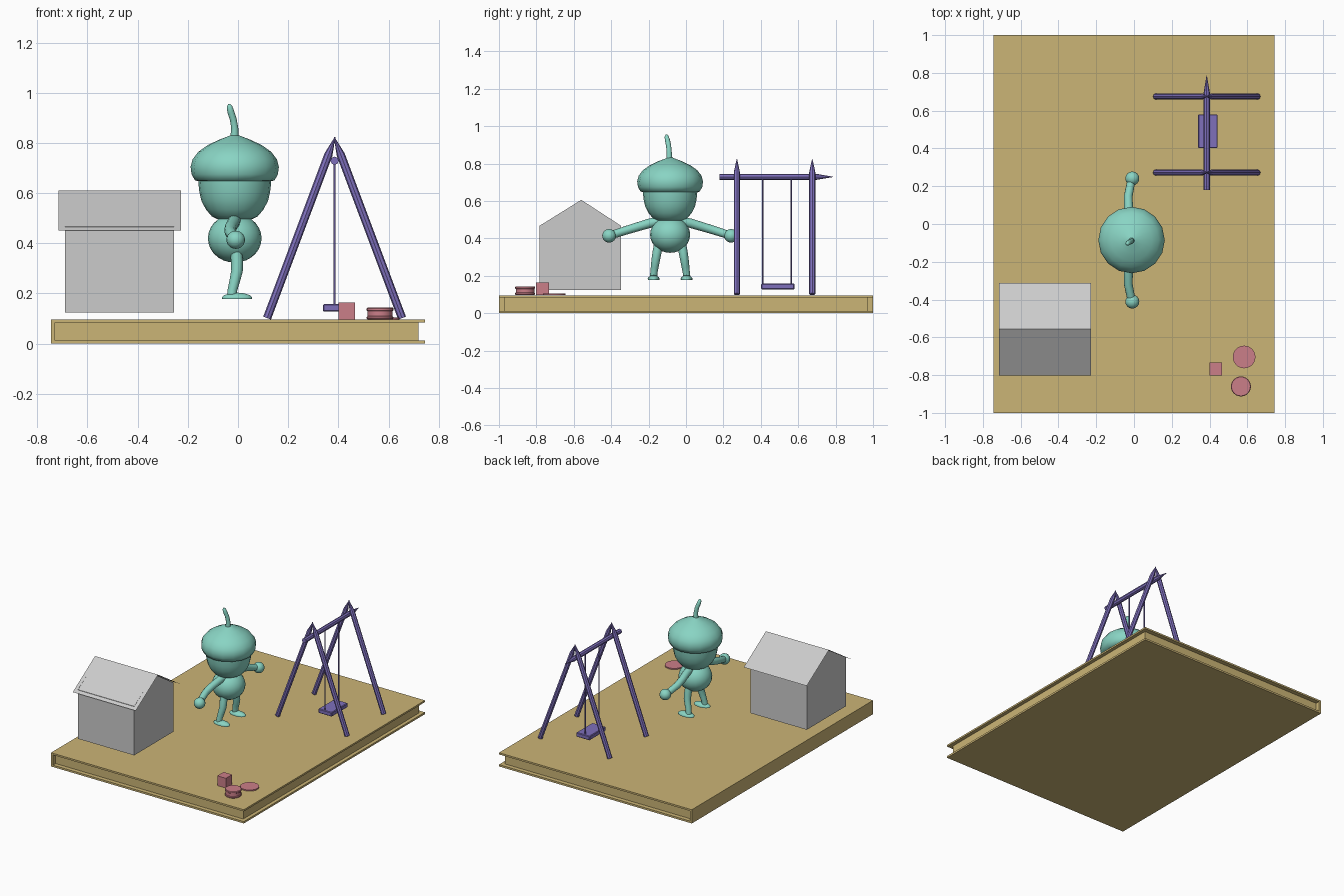
import bpy, bmesh, math
from mathutils import Vector

if "Cube" in bpy.data.objects:
    bpy.data.objects.remove(bpy.data.objects["Cube"])


def material(name, rgb):
    m = bpy.data.materials.new(name)
    m.diffuse_color = (*rgb, 1)
    m.use_nodes = True
    m.node_tree.nodes["Principled BSDF"].inputs["Base Color"].default_value = m.diffuse_color
    return m


TAN = material("tan", (0.60, 0.46, 0.18))
TEAL = material("teal", (0.25, 0.66, 0.55))
PURPLE = material("purple", (0.21, 0.16, 0.50))
PINK = material("pink", (0.60, 0.21, 0.25))


def finish(obj, mat=None, smooth=None):
    if mat:
        obj.data.materials.append(mat)
    if smooth:
        bpy.ops.object.select_all(action='DESELECT')
        obj.select_set(True)
        bpy.context.view_layer.objects.active = obj
        bpy.ops.object.shade_smooth_by_angle(angle=math.radians(smooth))
    return obj


def mesh(name, verts, faces, mat=None, smooth=None, fix=True):
    me = bpy.data.meshes.new(name)
    me.from_pydata(verts, [], faces)
    if fix:
        bm = bmesh.new()
        bm.from_mesh(me)
        bmesh.ops.remove_doubles(bm, verts=bm.verts, dist=1e-5)
        bmesh.ops.recalc_face_normals(bm, faces=bm.faces)
        bm.to_mesh(me)
        bm.free()
    obj = bpy.data.objects.new(name, me)
    bpy.context.collection.objects.link(obj)
    return finish(obj, mat, smooth)


def box(name, lo, hi, mat=None):
    v = [(x, y, z) for x in (lo[0], hi[0]) for y in (lo[1], hi[1]) for z in (lo[2], hi[2])]
    f = [(0, 1, 3, 2), (4, 6, 7, 5), (0, 4, 5, 1), (2, 3, 7, 6), (0, 2, 6, 4), (1, 5, 7, 3)]
    return mesh(name, v, f, mat)


def sweep(name, rings, sides, mat, smooth=40):
    """Skin circles given as (centre, radius, axis)."""
    verts, faces = [], []
    for c, r, axis in rings:
        q = Vector(axis).normalized()
        side = q.cross(Vector((0, 1, 0)) if abs(q.y) < 0.7 else Vector((1, 0, 0))).normalized()
        up = q.cross(side)
        for i in range(sides):
            a = 2 * math.pi * i / sides
            verts.append(Vector(c) + r * (math.cos(a) * side + math.sin(a) * up))
    for k in range(len(rings) - 1):
        for i in range(sides):
            j = (i + 1) % sides
            faces.append((k * sides + i, k * sides + j, (k + 1) * sides + j, (k + 1) * sides + i))
    faces.append(tuple(range(sides)))
    faces.append(tuple(range((len(rings) - 1) * sides, len(rings) * sides)))
    return mesh(name, verts, faces, mat, smooth)


def lathe(name, x, y, profile, sides, mat, smooth=40):
    return sweep(name, [((x, y, z), r, (0, 0, 1)) for r, z in profile], sides, mat, smooth)


def tube(name, pts, radii, mat, sides=12):
    pts = [Vector(p) for p in pts]
    rings = [(p, radii[i], pts[min(i + 1, len(pts) - 1)] - pts[max(i - 1, 0)])
             for i, p in enumerate(pts)]
    return sweep(name, rings, sides, mat, 60)


def ball(name, loc, scale, mat, seg=16, rings=12):
    bpy.ops.mesh.primitive_uv_sphere_add(segments=seg, ring_count=rings, radius=1, location=loc)
    o = bpy.context.object
    o.name = name
    o.scale = scale
    return finish(o, mat, 60)


def pencil(name, a, b, r, tip):
    a, b = Vector(a), Vector(b)
    d = (b - a).normalized()
    return sweep(name, [(a, r, d), (b - d * tip, r, d), (b, r * 0.08, d)], 8, PURPLE, 20)


# Platform: two sheets around a recessed core, closed on the left side
box("platform_top", (-0.745, -1, 0.084), (0.745, 1, 0.096), TAN)
box("platform_bottom", (-0.745, -1, 0), (0.745, 1, 0.013), TAN)
box("platform_core", (-0.73, -0.97, 0.013), (0.72, 0.97, 0.084), TAN)
box("platform_side", (-0.745, -1, 0.013), (-0.73, 1, 0.084), TAN)

# House body with gable ends
x0, x1, ya, yb, ym = -0.69, -0.255, -0.782, -0.348, -0.56
outline = [(ya, 0.125), (yb, 0.125), (yb, 0.468), (ym, 0.606), (ya, 0.468)]
verts = [(x, y, z) for x in (x0, x1) for y, z in outline]
mesh("house_body", verts, [(0, 1, 2, 3, 4), (9, 8, 7, 6, 5), (0, 5, 6, 1),
                           (1, 6, 7, 2), (4, 9, 5, 0)], fix=False)
# Thin sheet roof
verts = [(x, y, z) for x in (-0.715, -0.228)
         for y, z in ((-0.803, 0.452), (-0.557, 0.61), (-0.312, 0.452))]
mesh("house_roof", verts, [(0, 3, 4, 1), (1, 4, 5, 2)], fix=False)

# Acorn figure: cap, head, body, stem
cx, cy = -0.013, -0.085
lathe("acorn_cap", cx, cy, [(0.135, 0.647), (0.158, 0.65), (0.172, 0.675), (0.176, 0.705),
                            (0.168, 0.735), (0.145, 0.765), (0.11, 0.79), (0.065, 0.812),
                            (0.028, 0.826), (0.004, 0.836)], 16, TEAL, 60)
lathe("acorn_head", cx, cy, [(0.02, 0.494), (0.07, 0.497), (0.092, 0.508), (0.115, 0.535),
                             (0.133, 0.57), (0.141, 0.605), (0.145, 0.64), (0.146, 0.665)],
      20, TEAL, 60)
ball("body", (cx, cy, 0.42), (0.107, 0.107, 0.097), TEAL, 20, 14)
tube("stem", [(cx - 0.001, cy - 0.004, 0.82), (cx, cy - 0.005, 0.86), (cx - 0.006, cy - 0.008, 0.895),
              (cx - 0.016, cy - 0.014, 0.925), (cx - 0.021, cy - 0.019, 0.946),
              (cx - 0.022, cy - 0.02, 0.955)],
     [0.017, 0.014, 0.0135, 0.0135, 0.011, 0.004], TEAL)

# Limbs on both sides
for s, tag in ((-1, "front"), (1, "back")):
    tube(tag + "_arm", [(cx, cy + s * 0.05, 0.494), (cx - 0.006, cy + s * 0.11, 0.481),
                        (cx - 0.016, cy + s * 0.17, 0.463), (cx - 0.018, cy + s * 0.23, 0.445),
                        (cx - 0.008, cy + s * 0.28, 0.429), (cx, cy + s * 0.32, 0.416)],
         [0.025, 0.025, 0.024, 0.023, 0.022, 0.021], TEAL)
    ball(tag + "_hand", (cx + 0.004, cy + s * 0.326, 0.414), (0.037, 0.037, 0.036), TEAL)
    tube(tag + "_leg", [(cx + 0.006, cy + s * 0.062, 0.37), (cx + 0.009, cy + s * 0.07, 0.325),
                        (cx + 0.009, cy + s * 0.076, 0.29), (cx, cy + s * 0.082, 0.25),
                        (cx - 0.009, cy + s * 0.087, 0.215), (cx - 0.011, cy + s * 0.089, 0.188)],
         [0.024, 0.024, 0.023, 0.021, 0.019, 0.02], TEAL)
    foot = lathe(tag + "_foot", 0, 0, [(0.96, 0), (1, 0.25), (0.85, 0.6), (0.5, 0.9), (0.1, 1)],
                 16, TEAL, 60)
    foot.location = (-0.004, cy + s * 0.088, 0.178)
    foot.scale = (0.061, 0.032, 0.025)

# Swing frame made of sharpened poles
sx = 0.385
for y, tag in ((0.272, "near"), (0.675, "far")):
    for s, side in ((-1, "left"), (1, "right")):
        pencil(f"swing_{tag}_{side}_pole", (sx + s * 0.269, y, 0.102), (sx - s * 0.002, y, 0.824),
               0.0165, 0.075)
pencil("swing_crossbar", (sx, 0.18, 0.729), (sx, 0.785, 0.729), 0.0165, 0.09)

# Swing seat and ropes
seat = box("swing_seat", (0.339, 0.402, 0.128), (0.443, 0.58, 0.158), PURPLE)
bevel = seat.modifiers.new("bevel", 'BEVEL')
bevel.width = 0.004
bevel.segments = 1
for y in (0.41, 0.562):
    tube("swing_rope", [(sx, y, 0.15), (sx, y, 0.73)], [0.004, 0.004], PURPLE, 8)

# Toys: cube, rimmed drum and flat disc
box("toy_cube", (0.401, -0.801, 0.097), (0.467, -0.732, 0.165), PINK)
lathe("toy_drum", 0.566, -0.86, [(0.049, 0.097), (0.053, 0.1), (0.053, 0.107), (0.05, 0.11),
                                 (0.05, 0.13), (0.053, 0.133), (0.053, 0.141), (0.05, 0.144)],
      24, PINK, 30)
lathe("toy_disc", 0.583, -0.704, [(0.06, 0.097), (0.06, 0.105)], 24, PINK, 30)
